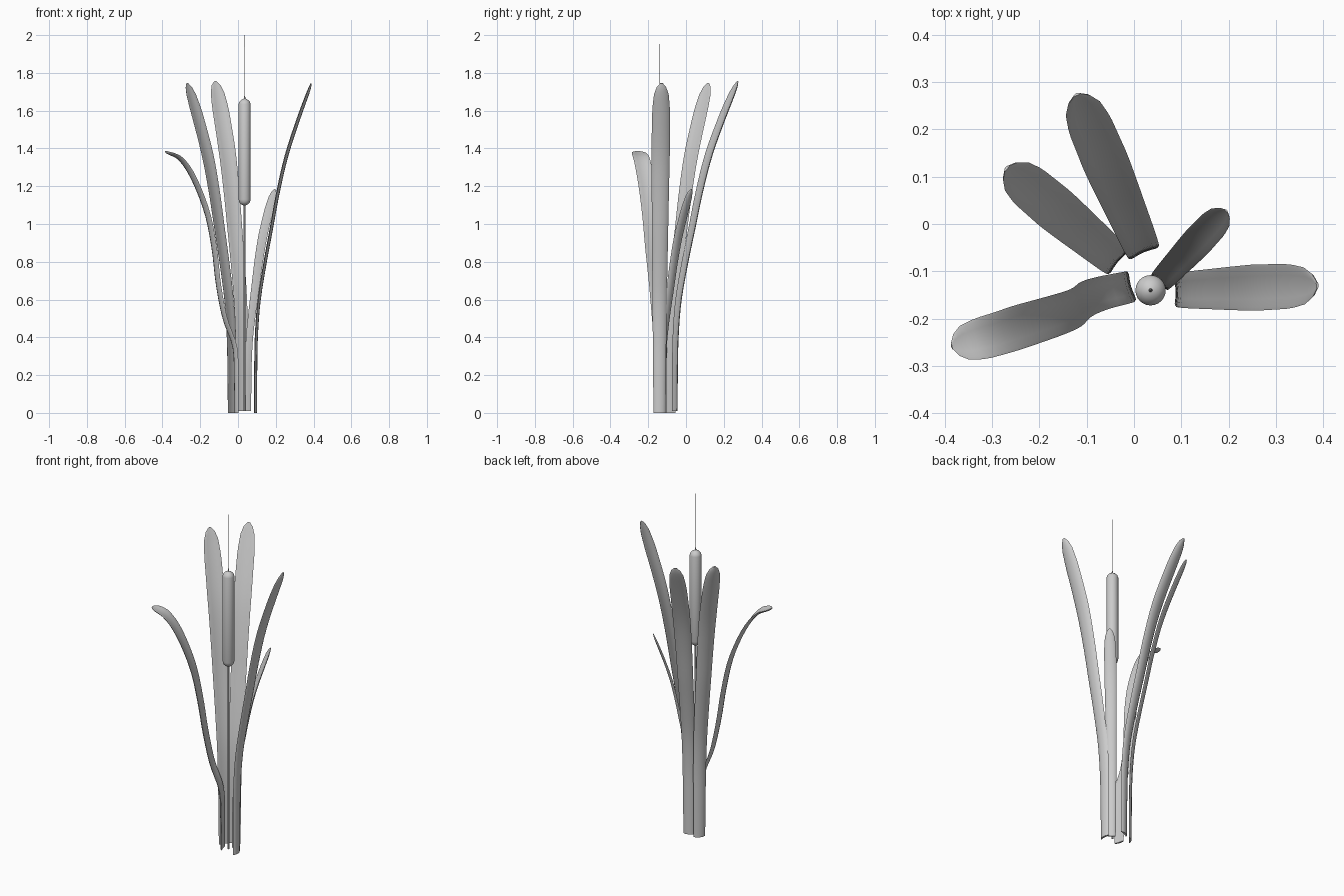
import bpy, bmesh, math
from mathutils import Vector

if "Cube" in bpy.data.objects:
    bpy.data.objects.remove(bpy.data.objects["Cube"])


def finish(bm, name, angle=50):
    bmesh.ops.recalc_face_normals(bm, faces=bm.faces)
    me = bpy.data.meshes.new(name)
    bm.to_mesh(me)
    bm.free()
    ob = bpy.data.objects.new(name, me)
    bpy.context.collection.objects.link(ob)
    bpy.ops.object.select_all(action='DESELECT')
    ob.select_set(True)
    bpy.context.view_layer.objects.active = ob
    bpy.ops.object.shade_smooth_by_angle(angle=math.radians(angle))
    return ob


def sample(pts, t):
    """Catmull-Rom point at t in 0..1."""
    f = min(t, 1) * (len(pts) - 1)
    i = min(int(f), len(pts) - 2)
    u = f - i
    b, c = pts[i], pts[i + 1]
    a = pts[i - 1] if i else b * 2 - c
    d = pts[i + 2] if i + 2 < len(pts) else c * 2 - b
    return 0.5 * (2 * b + (c - a) * u + (2 * a - 5 * b + 4 * c - d) * u * u
                  + (3 * b - a - 3 * c + d) * u ** 3)


WIDTHS = [(0, .032), (.3, .037), (.6, .044), (.8, .049), (.92, .047),
          (.965, .039), (.988, .025), (1, .007)]


def half_width(s):
    for (s0, w0), (s1, w1) in zip(WIDTHS, WIDTHS[1:]):
        if s <= s1:
            return w0 + (w1 - w0) * (s - s0) / (s1 - s0)
    return WIDTHS[-1][1]


def leaf(name, path, yaw, size=1.0):
    """Cupped blade lofted along a path; its hollow faces the stalk."""
    path = [Vector(p) for p in path]
    side = Vector((-math.sin(yaw), math.cos(yaw), 0))
    us = [-1, -.85, -.5, 0, .5, .85, 1]
    stations = [i / 32 for i in range(30)] + [.93, .95, .965, .978, .988, .995, 1]
    bm = bmesh.new()
    rings = []
    for s in stations:
        p = sample(path, s)
        t = (sample(path, min(s + .01, 1)) - sample(path, max(s - .01, 0))).normalized()
        n = side.cross(t).normalized()
        w = half_width(s) * size
        k = w / .045
        cup, thick = .011 * k, .006 * size * min(1, .3 + k)

        def pt(u, sign):
            th = thick * math.sqrt(max(0, 1 - u * u)) * sign
            return bm.verts.new(p + side * (u * w) + n * (cup * (.5 - u * u) + th))
        rings.append([pt(u, 1) for u in us] + [pt(u, -1) for u in us[-2:0:-1]])
    m = len(rings[0])
    for r0, r1 in zip(rings, rings[1:]):
        for i in range(m):
            j = (i + 1) % m
            bm.faces.new((r0[i], r0[j], r1[j], r1[i]))
    bm.faces.new(rings[0])
    bm.faces.new(rings[-1])
    return finish(bm, name)


# Shared arc of the upright leaves: outward fraction at equal height steps
ARC = [0, .005, .015, .06, .16, .28, .40, .55, .76, 1]


def upright(name, base, angle, reach, height, size):
    a = math.radians(angle)
    path = [(base[0] + math.cos(a) * reach * f, base[1] + math.sin(a) * reach * f,
             base[2] + (height - base[2]) * i / (len(ARC) - 1))
            for i, f in enumerate(ARC)]
    leaf(name, path, a, size)


upright("right_leaf", (.09, -.14, 0), 2, .297, 1.745, 1)
upright("short_leaf", (.055, -.122, .01), 47, .205, 1.185, .68)
upright("back_leaf", (.02, -.058, .01), 113, .36, 1.755, 1)
upright("left_leaf", (-.035, -.078, 0), 140, .305, 1.745, 1)

# Drooping leaf with a kink low down
leaf("drooping_leaf",
     [(-.008, -.132, 0), (-.01, -.132, .18), (-.018, -.135, .35),
      (-.07, -.147, .5), (-.105, -.16, .68), (-.127, -.178, .87),
      (-.165, -.193, 1.06), (-.235, -.215, 1.24), (-.305, -.237, 1.345),
      (-.385, -.258, 1.385)],
     math.radians(196), .95)


def lathe(name, profile, sides):
    bm = bmesh.new()
    rings = [[bm.verts.new((.035 + r * math.cos(2 * math.pi * i / sides),
                            -.14 + r * math.sin(2 * math.pi * i / sides), z))
              for i in range(sides)] for r, z in profile]
    for r0, r1 in zip(rings, rings[1:]):
        for i in range(sides):
            j = (i + 1) % sides
            bm.faces.new((r0[i], r0[j], r1[j], r1[i]))
    bm.faces.new(rings[0])
    bm.faces.new(rings[-1])
    return finish(bm, name, 40)


# Stalk, seed head and hairlike spike
lathe("stem", [(.005, .01), (.005, 1.12)], 12)
lathe("seed_head", [(.005, 1.098), (.018, 1.104), (.028, 1.114), (.032, 1.13),
                    (.032, 1.635), (.028, 1.647), (.018, 1.657), (.005, 1.664)], 24)
lathe("spike", [(.005, 1.65), (.0035, 1.672), (.0012, 1.68), (.001, 2.0)], 8)
